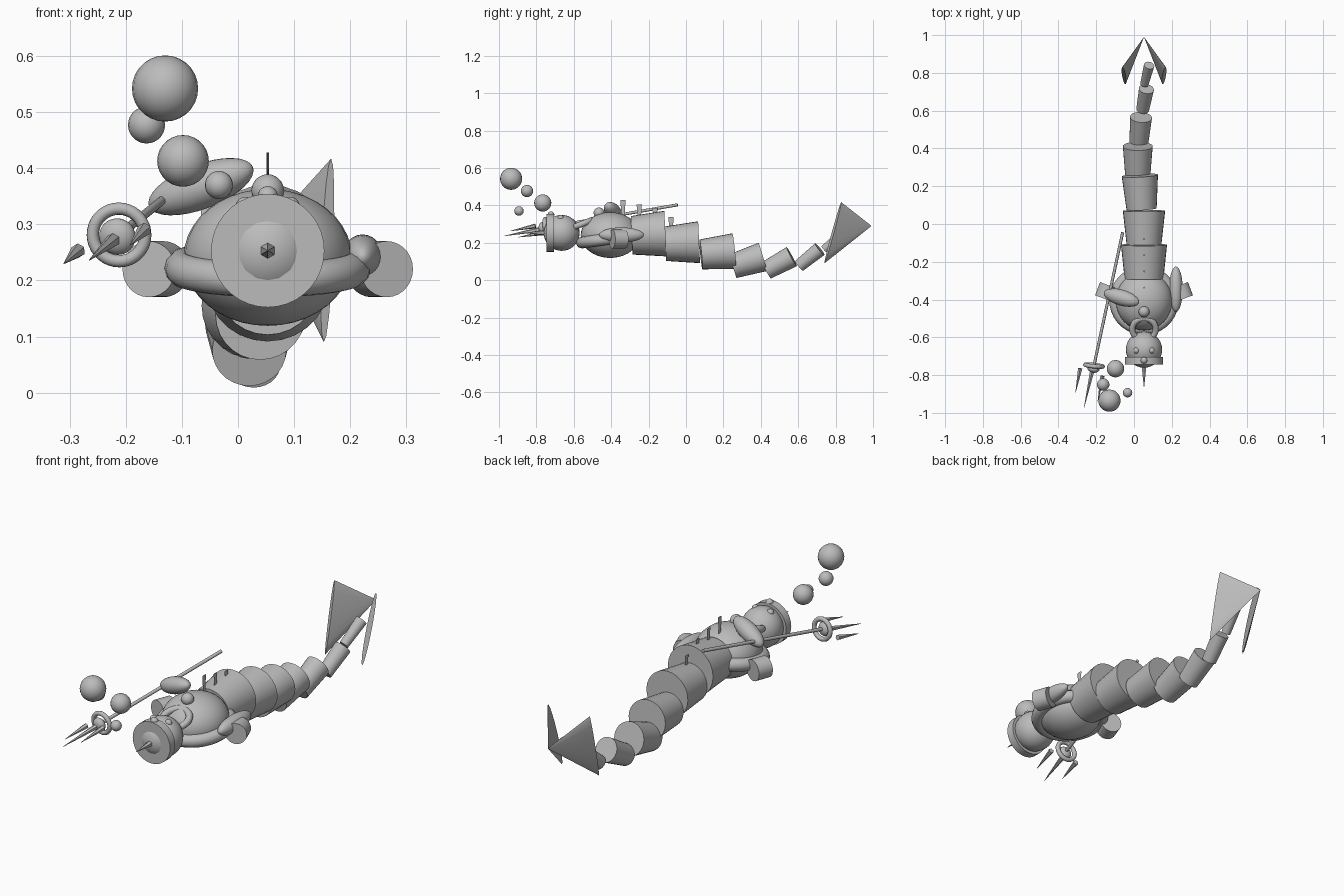
import bpy, bmesh, math
from mathutils import Vector, Matrix

if "Cube" in bpy.data.objects:
    bpy.data.objects.remove(bpy.data.objects["Cube"])

CX = 0.053  # body centre line
grey = bpy.data.materials.new("plain_grey")
grey.diffuse_color = (0.5, 0.5, 0.5, 1)
grey.use_nodes = True
grey.node_tree.nodes["Principled BSDF"].inputs["Base Color"].default_value = grey.diffuse_color


def finish(name, bm, matrix):
    """Turn a bmesh into a shaded object."""
    bm.transform(matrix)
    bmesh.ops.recalc_face_normals(bm, faces=bm.faces)
    mesh = bpy.data.meshes.new(name)
    bm.to_mesh(mesh)
    bm.free()
    mesh.materials.append(grey)
    return shade(bpy.data.objects.new(name, mesh), link=True)


def shade(ob, link=False):
    if link:
        bpy.context.collection.objects.link(ob)
    bpy.ops.object.select_all(action='DESELECT')
    ob.select_set(True)
    bpy.context.view_layer.objects.active = ob
    bpy.ops.object.shade_smooth_by_angle(angle=math.radians(40))
    return ob


def turn(axis):
    return Vector(axis).to_track_quat('Z', 'Y').to_matrix().to_4x4()


def ellipsoid(name, loc, radii, axis=(0, 0, 1), seg=24):
    bm = bmesh.new()
    bmesh.ops.create_uvsphere(bm, u_segments=seg, v_segments=seg // 2 + 4, radius=1)
    return finish(name, bm, Matrix.Translation(loc) @ turn(axis) @ Matrix.Diagonal((*radii, 1)))


def ball(name, loc, r, seg=20):
    return ellipsoid(name, loc, (r, r, r), seg=seg)


def frustum(name, p0, p1, r0, r1, sides=28):
    p0, p1 = Vector(p0), Vector(p1)
    bm = bmesh.new()
    bmesh.ops.create_cone(bm, cap_ends=True, segments=sides, radius1=r0, radius2=r1,
                          depth=(p1 - p0).length)
    return finish(name, bm, Matrix.Translation((p0 + p1) / 2) @ turn(p1 - p0))


def ring(name, loc, major, minor, axis):
    bpy.ops.mesh.primitive_torus_add(major_radius=major, minor_radius=minor,
                                     major_segments=36, minor_segments=12)
    ob = bpy.context.object
    ob.name = name
    ob.data.transform(Matrix.Translation(loc) @ turn(axis))
    ob.data.materials.append(grey)
    return shade(ob)


# Head with brim, nose spike, eyes and crest knob
ball("head", (CX, -0.665, 0.253), 0.096, 28)
frustum("brim", (CX, -0.745, 0.253), (CX, -0.705, 0.253), 0.101, 0.101, 36)
frustum("nose_spike", (CX, -0.75, 0.253), (CX, -0.865, 0.253), 0.015, 0.001, 6)
ball("brim_knob", (CX, -0.722, 0.35), 0.018, 16)
for s in (-1, 1):
    ball("eye", (CX + s * 0.04, -0.67, 0.332), 0.017, 16)

# Torso, collars and back knob
ellipsoid("torso", (CX, -0.405, 0.241), (0.15, 0.158, 0.122), seg=32)
ring("neck_ring", (CX, -0.557, 0.30), 0.062, 0.016, (0, -0.4, 1))
ring("waist_ring", (CX, -0.405, 0.222), 0.153, 0.031, (0, -0.14, 1))
ball("back_knob", (CX, -0.465, 0.36), 0.029)

# Arms and side drums
ellipsoid("right_arm", (0.222, -0.345, 0.242), (0.036, 0.04, 0.12), (0, 1, 0))
ellipsoid("left_arm", (-0.066, -0.39, 0.367), (0.042, 0.04, 0.102), (0.085, -0.025, 0.032))
for s in (-1, 1):
    c, d = Vector((CX + s * 0.199, -0.36, 0.22)), Vector((s * 0.013, -0.035, 0))
    frustum("side_drum", c - d, c + d, 0.05, 0.05)

# Tail: overlapping flared segments (front point, back point, front and back radius)
tail = [
    ((CX, -0.29, 0.24), (CX, -0.11, 0.249), 0.103, 0.122),
    ((CX, -0.11, 0.195), (CX, 0.07, 0.203), 0.092, 0.112),
    ((0.04, 0.08, 0.138), (0.031, 0.257, 0.155), 0.08, 0.096),
    ((0.02, 0.25, 0.075), (0.02, 0.412, 0.125), 0.066, 0.079),
    ((0.026, 0.43, 0.053), (0.037, 0.565, 0.126), 0.05, 0.058),
    ((0.046, 0.605, 0.077), (0.066, 0.715, 0.166), 0.034, 0.04),
    ((0.055, 0.74, 0.165), (0.08, 0.84, 0.255), 0.022, 0.028),
]
for f, b, r0, r1 in tail:
    frustum("tail_segment", f, b, r0, r1)

# Tail flukes: flattened cones meeting at the rear point
tip = Vector((CX, 0.99, 0.29))
for s in (-1, 1):
    top, low = Vector((CX + s * 0.113, 0.83, 0.417)), Vector((CX + s * 0.1, 0.74, 0.09))
    mid = (top + low) / 2
    u, w = (top - low) / 2, tip - mid
    v = u.cross(w).normalized() * 0.012
    m = Matrix((u, v, w)).transposed().to_4x4()
    bm = bmesh.new()
    bmesh.ops.create_cone(bm, cap_ends=True, segments=16, radius1=1, radius2=0.01, depth=1)
    finish("tail_fluke", bm, Matrix.Translation((mid + tip) / 2) @ m)

# Thin spines along the back
for y, z in ((-0.337, 0.428), (-0.25, 0.405), (-0.165, 0.385), (-0.08, 0.338)):
    bm = bmesh.new()
    bmesh.ops.create_cone(bm, cap_ends=True, segments=4, radius1=0.008, radius2=0.014, depth=0.09)
    finish("back_spine", bm, Matrix.Translation((CX, y, z - 0.045)) @ Matrix.Diagonal((0.15, 1, 1, 1)))

# Trident: shaft, ring, hub and prongs
back, hub = Vector((-0.06, -0.045, 0.403)), Vector((-0.212, -0.75, 0.281))
frustum("trident_shaft", back, hub, 0.008, 0.008, 12)
ring("trident_ring", hub, 0.047, 0.011, (-0.1, -0.97, -0.08))
ellipsoid("trident_hub", hub + Vector((-0.003, -0.015, -0.003)), (0.033, 0.033, 0.022), hub - back)
for base, end in (((-0.285, -0.765, 0.253), (-0.31, -0.895, 0.23)),
                  ((-0.222, -0.78, 0.272), (-0.265, -0.975, 0.236)),
                  ((-0.167, -0.805, 0.29), (-0.192, -0.94, 0.263))):
    frustum("trident_prong", base, end, 0.013, 0.0008, 6)

# Bubbles
for loc, r in (((-0.13, -0.935, 0.542), 0.059), ((-0.163, -0.85, 0.477), 0.033),
               ((-0.098, -0.766, 0.413), 0.046), ((-0.034, -0.893, 0.37), 0.025)):
    ball("bubble", loc, r, 20)
